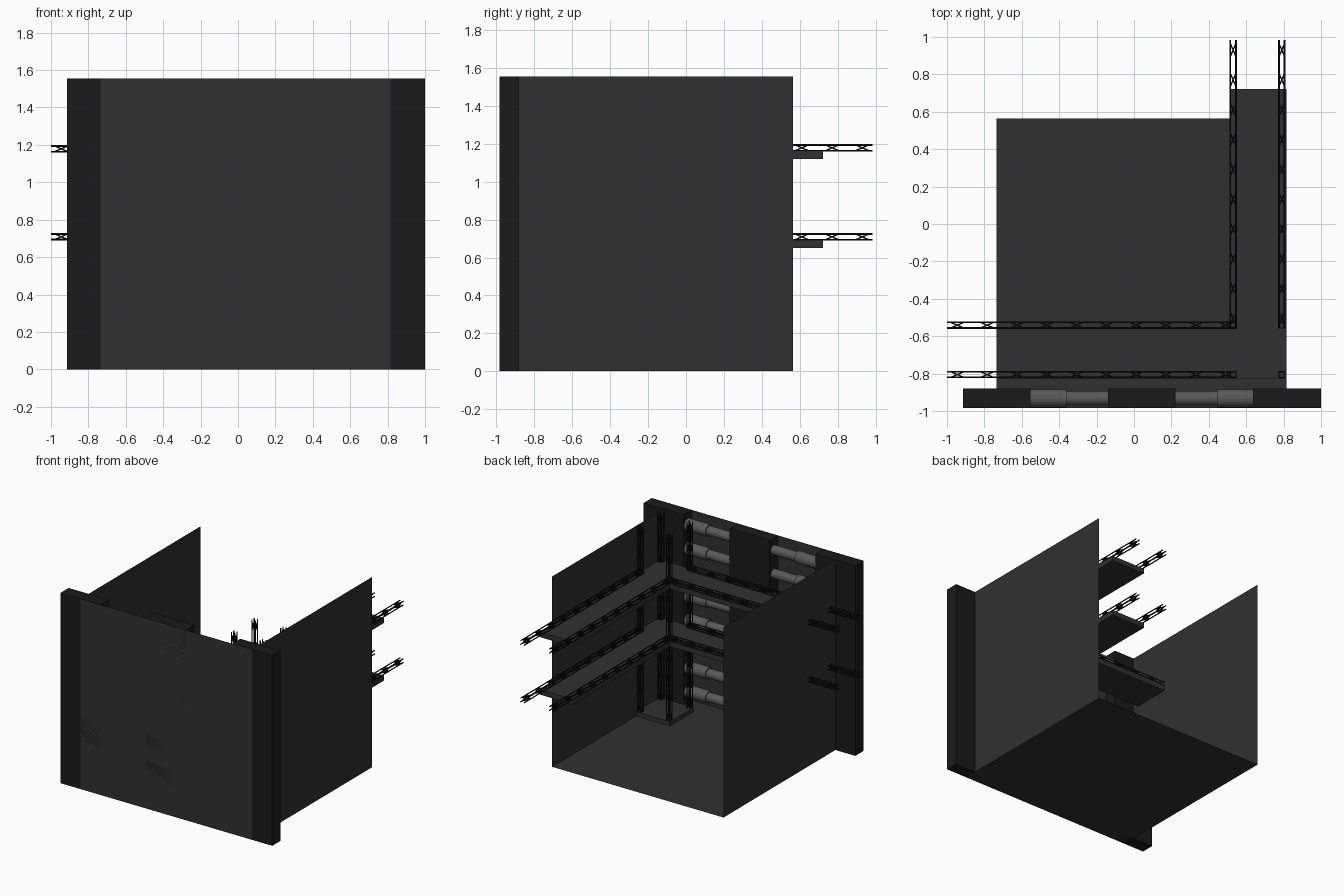
import bpy, bmesh, math
from mathutils import Vector, Matrix

if "Cube" in bpy.data.objects:
    bpy.data.objects.remove(bpy.data.objects["Cube"])


def material(name, v):
    m = bpy.data.materials.new(name)
    m.diffuse_color = (v, v, v, 1)
    m.use_nodes = True
    m.node_tree.nodes["Principled BSDF"].inputs["Base Color"].default_value = m.diffuse_color
    return m


WALL = material("wall_grey", 0.03)
DARK = material("block_dark", 0.01)
BLACK = material("truss_black", 0.006)
PIPE = material("pipe_grey", 0.1)


def finish(name, bm, mat, smooth=False):
    me = bpy.data.meshes.new(name)
    bm.to_mesh(me)
    bm.free()
    me.materials.append(mat)
    ob = bpy.data.objects.new(name, me)
    bpy.context.collection.objects.link(ob)
    if smooth:
        bpy.ops.object.select_all(action='DESELECT')
        ob.select_set(True)
        bpy.context.view_layer.objects.active = ob
        bpy.ops.object.shade_smooth_by_angle(angle=math.radians(40))
    return ob


def add_box(bm, lo, hi):
    lo, hi = Vector(lo), Vector(hi)
    mat = Matrix.Translation((lo + hi) / 2) @ Matrix.Diagonal((*(hi - lo), 1))
    return bmesh.ops.create_cube(bm, size=1, matrix=mat)["verts"]


def add_rod(bm, a, b, r, sides=6):
    a, b = Vector(a), Vector(b)
    rot = (b - a).to_track_quat('Z', 'Y').to_matrix().to_4x4()
    bmesh.ops.create_cone(bm, cap_ends=True, segments=sides, radius1=r, radius2=r,
                          depth=(b - a).length, matrix=Matrix.Translation((a + b) / 2) @ rot)


X0, X1, Y0, Y1, H = -0.735, 0.815, -0.985, 0.565, 1.555

# room: a cube without its top and back faces
bm = bmesh.new()
add_box(bm, (X0, Y0, 0), (X1, Y1, H))
bm.normal_update()
bmesh.ops.delete(bm, geom=[f for f in bm.faces if f.normal.z > 0.5 or f.normal.y > 0.5],
                 context='FACES_ONLY')
finish("room_shell", bm, WALL)

# three columns of stacked blocks
ROWS = 8
STEP = H / ROWS
for name, x in (("left", -0.915), ("middle", -0.14), ("right", 0.637)):
    bm = bmesh.new()
    for i in range(ROWS):
        add_box(bm, (x, Y0, i * STEP), (x + 0.362, -0.88, (i + 1) * STEP))
    finish(name + "_block_column", bm, DARK)

# stepped pipes between the columns, mirrored about the middle column
CX = 0.041
for name, s in (("left", -1), ("right", 1)):
    bm = bmesh.new()
    for i in range(ROWS):
        z = (i + 0.5) * STEP
        add_rod(bm, (CX + s * 0.18, -0.932, z), (CX + s * 0.405, -0.932, z), 0.038, 32)
        add_rod(bm, (CX + s * 0.403, -0.932, z), (CX + s * 0.597, -0.932, z), 0.048, 32)
    finish(name + "_pipes", bm, PIPE, True)

# box truss: four chords with crossed braces at regular knots
L, W, R = 1.545, 0.03, 0.0045


def truss(name, start, axis):
    bm = bmesh.new()
    h = W / 2
    corners = [(-h, -h), (h, -h), (h, h), (-h, h)]
    for k in range(4):
        (u0, v0), (u1, v1) = corners[k], corners[(k + 1) % 4]
        add_rod(bm, (u0, v0, 0), (u0, v0, L), R, 8)
        for i in range(10):
            z = 0.055 + i * (L - 0.11) / 9
            for d in (-0.035, 0.035):
                add_rod(bm, (u0, v0, z - d), (u1, v1, z + d), R * 0.8, 6)
    turn = {'X': Matrix.Rotation(math.pi / 2, 4, 'Y'),
            'Y': Matrix.Rotation(-math.pi / 2, 4, 'X'),
            'Z': Matrix.Identity(4)}[axis]
    bm.transform(Matrix.Translation(start) @ turn)
    finish(name, bm, BLACK, True)


# L-shaped trays with trusses along both edges
IN_X, IN_Y, OUT_Y = 0.51, -0.52, -0.828
outline = [(X0, OUT_Y), (X1, OUT_Y), (X1, 0.722), (IN_X, 0.722), (IN_X, IN_Y), (X0, IN_Y)]
TX, TY = (0.53, 0.79), (-0.541, -0.805)
for name, z in (("lower", 0.65), ("upper", 1.12)):
    bm = bmesh.new()
    face = bm.faces.new([bm.verts.new((x, y, z)) for x, y in outline])
    ext = bmesh.ops.extrude_face_region(bm, geom=[face], use_keep_orig=True)
    bmesh.ops.translate(bm, vec=(0, 0, 0.041),
                        verts=[v for v in ext["geom"] if isinstance(v, bmesh.types.BMVert)])
    bmesh.ops.recalc_face_normals(bm, faces=bm.faces)
    finish(name + "_tray", bm, WALL)
    zt = z + 0.041 + 0.018
    for n, y in zip(("inner", "outer"), TY):
        truss(f"{name}_{n}_cross_truss", (-1, y, zt), 'X')
    for n, x in zip(("inner", "outer"), TX):
        truss(f"{name}_{n}_side_truss", (x, -0.56, zt), 'Y')

# corner tower: base plate and four truss posts
bm = bmesh.new()
add_box(bm, (IN_X, OUT_Y, 0), (X1, IN_Y, 0.035))
finish("tower_base", bm, WALL)
for i, x in enumerate(TX):
    for j, y in enumerate(TY):
        truss(f"tower_post_{i}{j}", (x, y, 0.01), 'Z')
